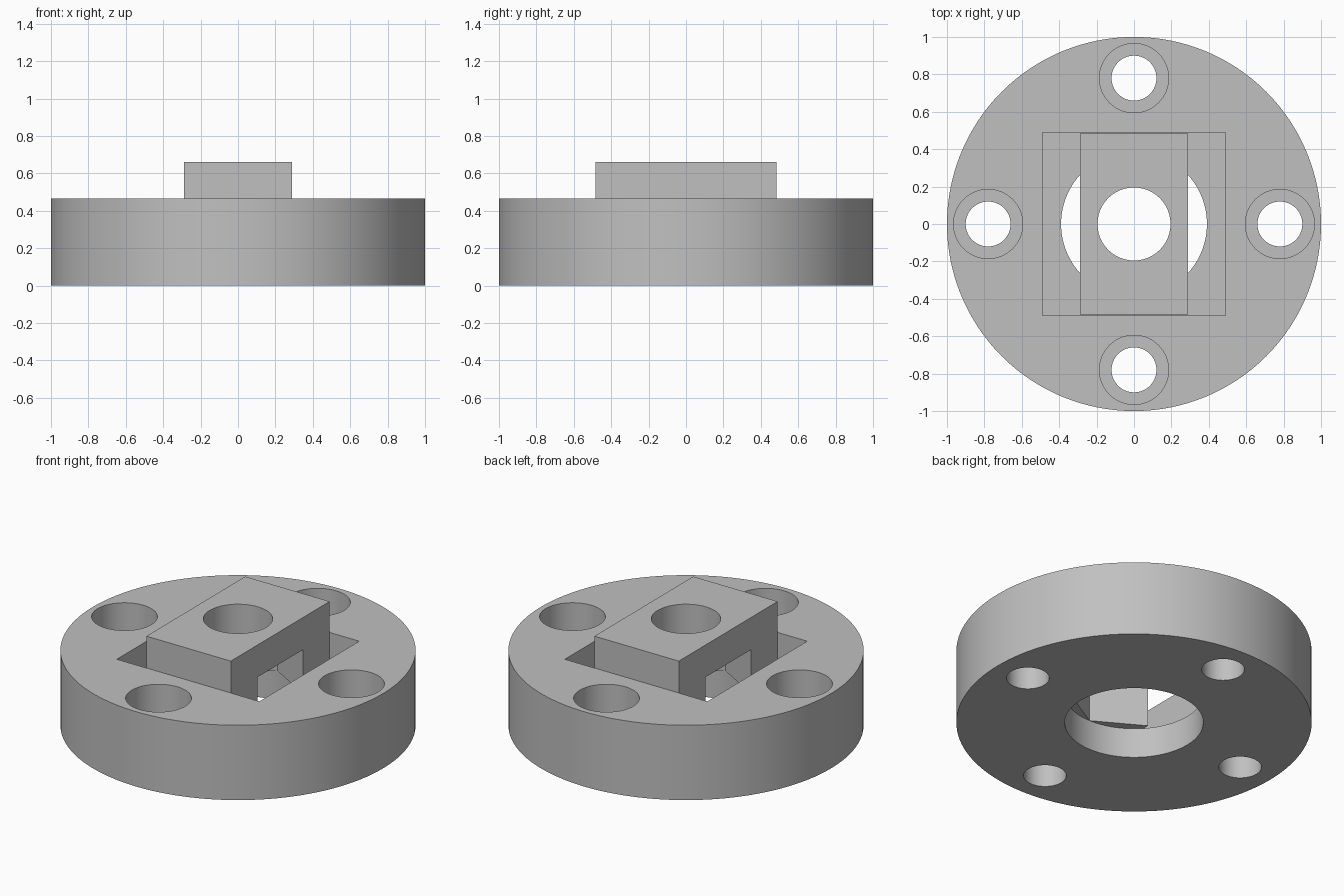
import bpy
import math

cube = bpy.data.objects.get("Cube")
if cube:
    bpy.data.objects.remove(cube, do_unlink=True)

# Single plain metal colour
metal = bpy.data.materials.new("light grey metal")
metal.use_nodes = True
colour = (0.53, 0.53, 0.53, 1)
metal.diffuse_color = colour
metal.node_tree.nodes["Principled BSDF"].inputs["Base Color"].default_value = colour

DISC_TOP = 0.465
POCKET_FLOOR = 0.186
BLOCK_TOP = 0.66
EPS = 0.1  # cutter overshoot


def cylinder(name, radius, z0, z1, x=0, y=0, sides=96, turn=0):
    bpy.ops.mesh.primitive_cylinder_add(
        vertices=sides, radius=radius, depth=z1 - z0,
        location=(x, y, (z0 + z1) / 2), rotation=(0, 0, turn))
    obj = bpy.context.object
    obj.name = name
    return obj


def box(name, half_x, half_y, z0, z1):
    bpy.ops.mesh.primitive_cube_add(size=2, location=(0, 0, (z0 + z1) / 2))
    obj = bpy.context.object
    obj.name = name
    obj.scale = (half_x, half_y, (z1 - z0) / 2)
    bpy.ops.object.transform_apply(location=False, rotation=False, scale=True)
    return obj


def cut(target, cutter):
    cutter.hide_render = True
    mod = target.modifiers.new("cut", "BOOLEAN")
    mod.operation = "DIFFERENCE"
    mod.solver = "EXACT"
    mod.object = cutter
    bpy.context.view_layer.objects.active = target
    bpy.ops.object.modifier_apply(modifier=mod.name)
    bpy.data.objects.remove(cutter, do_unlink=True)


def finish(obj):
    obj.data.materials.clear()
    obj.data.materials.append(metal)
    bpy.ops.object.select_all(action="DESELECT")
    obj.select_set(True)
    bpy.context.view_layer.objects.active = obj
    bpy.ops.object.shade_smooth_by_angle(angle=math.radians(25))


# Flange disc with square pocket and central bore
disc = cylinder("flange_disc", 1, 0, DISC_TOP, sides=128)
cut(disc, box("pocket_cutter", 0.49, 0.49, POCKET_FLOOR, DISC_TOP + EPS))
cut(disc, cylinder("bore_cutter", 0.39, -EPS, POCKET_FLOOR + EPS))

# Four counterbored bolt holes
for i in range(4):
    angle = i * math.pi / 2
    x, y = 0.78 * math.cos(angle), 0.78 * math.sin(angle)
    cut(disc, cylinder("bolt_cutter", 0.12, -EPS, DISC_TOP + EPS, x, y, 64))
    cut(disc, cylinder("head_cutter", 0.185, 0.21, DISC_TOP + EPS, x, y, 64))
finish(disc)

# Sliding block with a hexagonal recess below and a round bore through the top
block = box("sliding_block", 0.29, 0.485, POCKET_FLOOR, BLOCK_TOP)
hexagon = cylinder("hex_cutter", 0.39, POCKET_FLOOR - EPS, 0.46, sides=6)
cut(block, hexagon)
cut(block, cylinder("block_bore_cutter", 0.195, POCKET_FLOOR - EPS, BLOCK_TOP + EPS))
finish(block)
